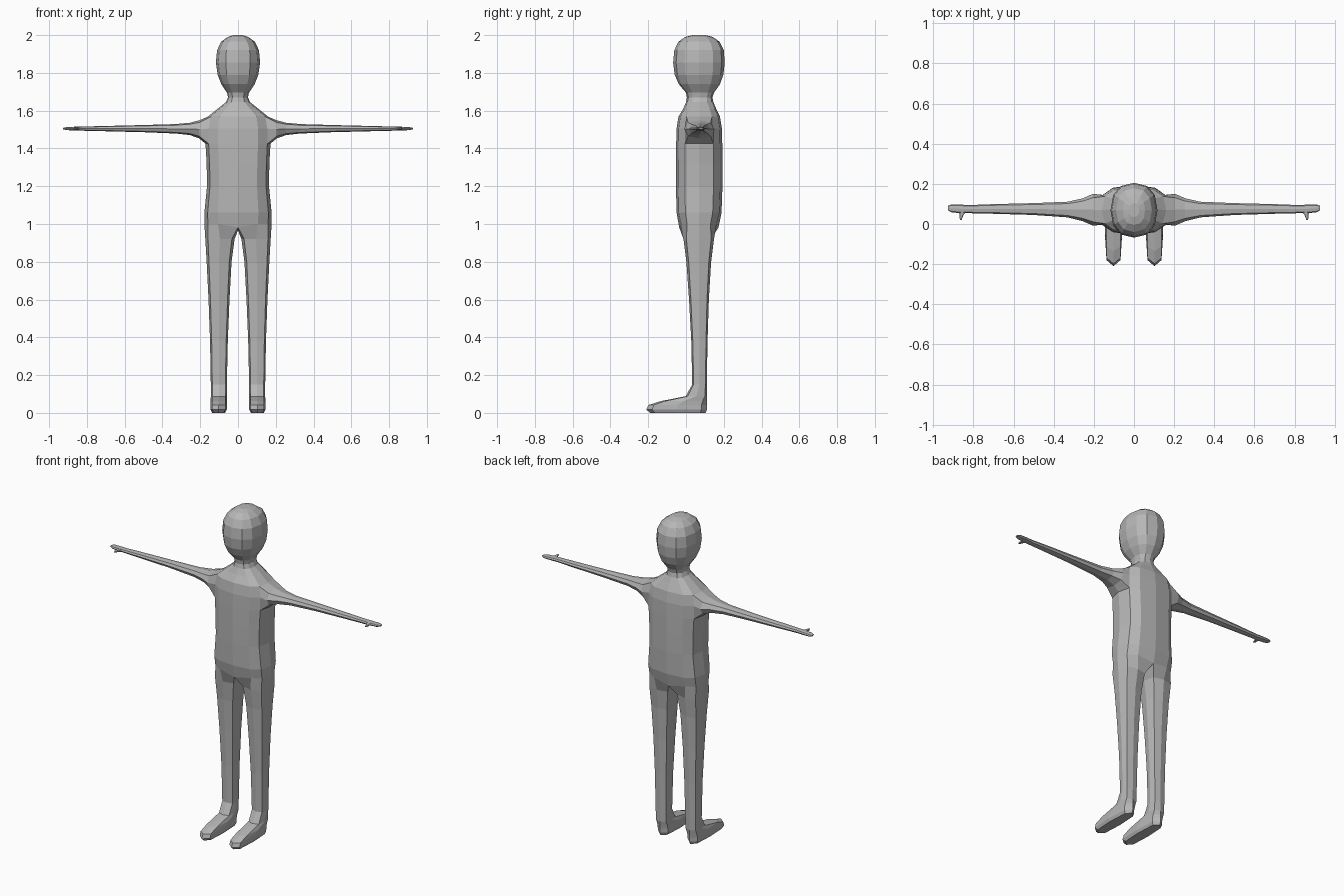
import bpy, bmesh
from math import sin, cos, radians

grey = bpy.data.materials.new("plain grey")
grey.diffuse_color = (0.47, 0.47, 0.47, 1)


def power(v, e):
    return (abs(v) ** e) * (1 if v > 0 else -1) if abs(v) > 1e-6 else 0.0


def half_ring(bm, z, w, front, back, e):
    """Seven points from front centre to back centre on the +x side."""
    mid, r = (front + back) / 2, (back - front) / 2
    return [bm.verts.new((w * power(sin(radians(30 * i)), e),
                          mid - r * power(cos(radians(30 * i)), e), z))
            for i in range(7)]


def octagon(u0, u1, v0, v1, e):
    """Eight points around a rounded box, starting at the (u0, v0) corner."""
    return [((u0 + u1) / 2 + (u1 - u0) / 2 * power(cos(radians(45 * k - 135)), e),
             (v0 + v1) / 2 + (v1 - v0) / 2 * power(sin(radians(45 * k - 135)), e))
            for k in range(8)]


def bridge(bm, a, b, closed=True, skip=()):
    n = len(a)
    for i in range(n if closed else n - 1):
        if i not in skip:
            j = (i + 1) % n
            bm.faces.new((a[i], a[j], b[j], b[i]))


def finish(bm, name):
    bmesh.ops.recalc_face_normals(bm, faces=bm.faces[:])
    mesh = bpy.data.meshes.new(name)
    bm.to_mesh(mesh)
    bm.free()
    mesh.materials.append(grey)
    obj = bpy.data.objects.new(name, mesh)
    bpy.context.collection.objects.link(obj)
    mirror = obj.modifiers.new("mirror", 'MIRROR')
    mirror.use_clip = True
    mirror.merge_threshold = 0.0005


bm = bmesh.new()

# Trunk, neck and head: z, half width, front y, back y, squareness
levels = [
    (1.000, 0.178, -0.036, 0.172, 0.75),
    (1.060, 0.178, -0.050, 0.188, 0.72),
    (1.200, 0.164, -0.053, 0.193, 0.70),
    (1.320, 0.166, -0.053, 0.193, 0.70),
    (1.425, 0.172, -0.052, 0.192, 0.70),
    (1.505, 0.172, -0.050, 0.190, 0.70),
    (1.568, 0.160, -0.040, 0.180, 0.70),
    (1.610, 0.108, -0.015, 0.160, 0.75),
    (1.645, 0.064, 0.000, 0.145, 0.85),
    (1.670, 0.053, 0.005, 0.140, 0.85),
    (1.695, 0.058, 0.000, 0.148, 0.85),
    (1.740, 0.088, -0.038, 0.180, 0.85),
    (1.790, 0.108, -0.060, 0.198, 0.85),
    (1.855, 0.117, -0.068, 0.205, 0.85),
    (1.920, 0.111, -0.062, 0.200, 0.85),
    (1.965, 0.089, -0.040, 0.178, 0.85),
    (1.990, 0.055, -0.005, 0.142, 0.85),
    (2.000, 0.025, 0.035, 0.104, 0.85),
]
rings = [half_ring(bm, *lv) for lv in levels]
for i in range(len(rings) - 1):
    # Leave an opening at the shoulder for the arm
    bridge(bm, rings[i], rings[i + 1], closed=False,
           skip=(2, 3) if i in (4, 5) else ())
bm.faces.new(rings[-1])

# Arm and hand: x, front y, back y, bottom z, top z
low, mid, top = rings[4], rings[5], rings[6]
prev = [low[2], low[3], low[4], mid[4], top[4], top[3], top[2], mid[2]]
for x, y0, y1, z0, z1 in [
    (0.205, -0.008, 0.150, 1.453, 1.549),
    (0.255, 0.014, 0.128, 1.471, 1.536),
    (0.330, 0.033, 0.111, 1.479, 1.529),
    (0.500, 0.045, 0.104, 1.486, 1.524),
    (0.700, 0.051, 0.099, 1.491, 1.519),
    (0.825, 0.054, 0.094, 1.494, 1.516),
    (0.865, 0.054, 0.097, 1.495, 1.515),
    (0.908, 0.058, 0.098, 1.497, 1.513),
    (0.926, 0.068, 0.091, 1.501, 1.509),
]:
    ring = [bm.verts.new((x, y, z)) for y, z in octagon(y0, y1, z0, z1, 0.8)]
    bridge(bm, prev, ring)
    prev = ring
bm.faces.new(prev)

# Crotch: the centre points dip to meet between the legs
rings[0][0].co.z = rings[0][6].co.z = 0.982
crotch = bm.verts.new((0, 0.068, 0.967))
prev = rings[0] + [crotch]

# Leg and foot: z, inner x, outer x, front y, back y
for z, x0, x1, y0, y1 in [
    (0.920, 0.018, 0.173, -0.013, 0.148),
    (0.800, 0.034, 0.166, 0.002, 0.133),
    (0.600, 0.045, 0.156, 0.016, 0.121),
    (0.380, 0.054, 0.148, 0.028, 0.114),
    (0.150, 0.059, 0.144, 0.033, 0.110),
    (0.088, 0.059, 0.144, -0.002, 0.110),
    (0.062, 0.059, 0.145, -0.135, 0.111),
    (0.042, 0.059, 0.145, -0.198, 0.111),
    (0.018, 0.059, 0.145, -0.210, 0.111),
    (0.000, 0.068, 0.136, -0.190, 0.104),
]:
    ring = [bm.verts.new((x, y, z)) for x, y in octagon(x0, x1, y0, y1, 0.6)]
    bridge(bm, prev, ring)
    prev = ring
bm.faces.new(prev)
finish(bm, "body")

# Thumbs: y, inner x, outer x, half height
bm = bmesh.new()
prev = None
for y, x0, x1, h in [(0.062, 0.832, 0.872, 0.008), (0.047, 0.848, 0.869, 0.007),
                     (0.030, 0.855, 0.869, 0.006), (0.019, 0.858, 0.865, 0.003)]:
    ring = [bm.verts.new((x, y, z))
            for x, z in octagon(x0, x1, 1.505 - h, 1.505 + h, 0.9)]
    if prev:
        bridge(bm, prev, ring)
    else:
        bm.faces.new(ring)
    prev = ring
bm.faces.new(prev)
finish(bm, "thumbs")
